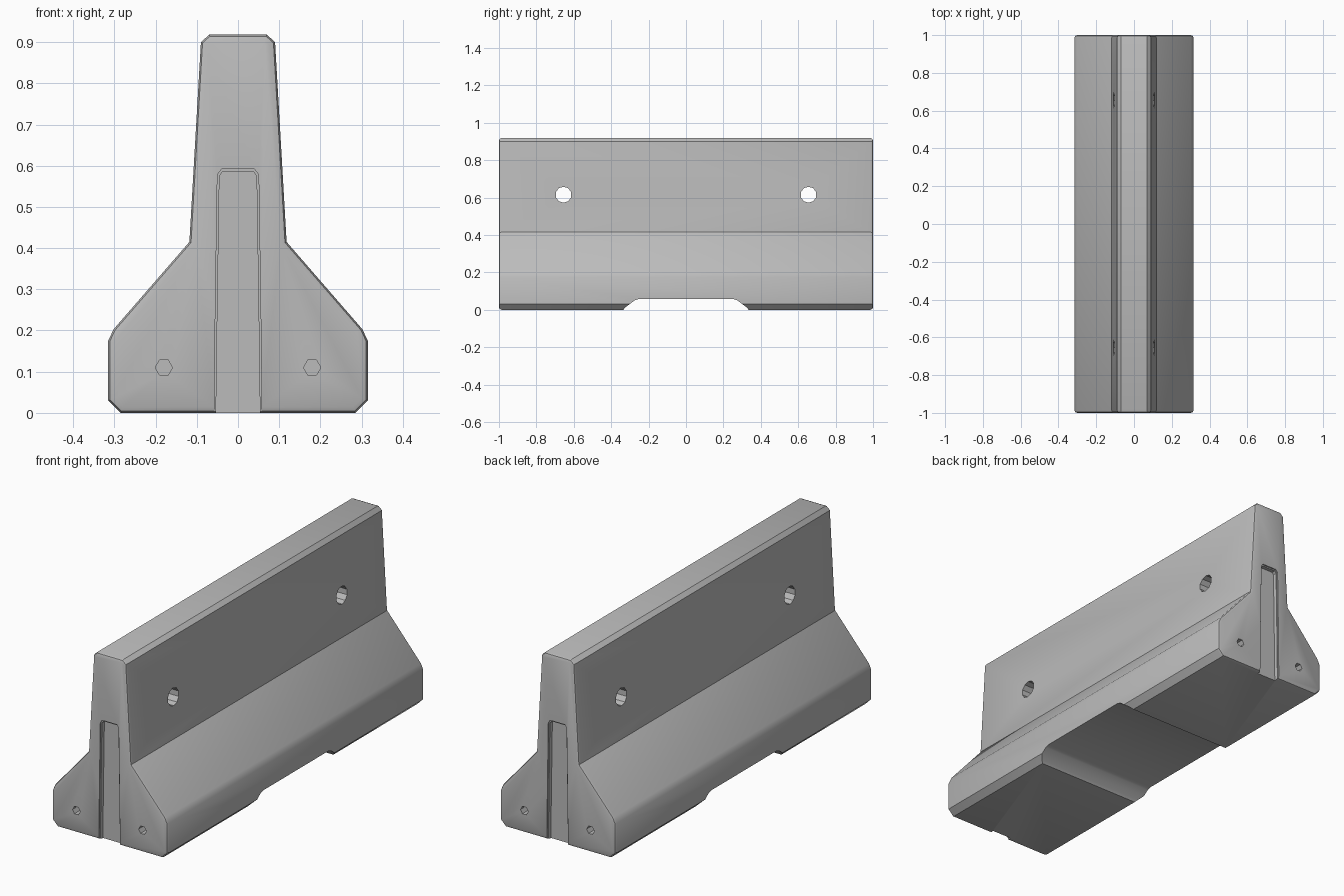
import bpy, bmesh, math
from mathutils import Vector

cube = bpy.data.objects.get("Cube")
if cube:
    bpy.data.objects.remove(cube, do_unlink=True)

concrete = bpy.data.materials.new("concrete grey")
concrete.use_nodes = True
grey = (0.5, 0.5, 0.5, 1)
concrete.diffuse_color = grey
concrete.node_tree.nodes["Principled BSDF"].inputs["Base Color"].default_value = grey


def prism(name, outline, axis, start, end, bevel_ends=0):
    """Extrude an outline along x or y, optionally bevelling the end rims."""
    bm = bmesh.new()
    place = (lambda a, z: (start, a, z)) if axis == "x" else (lambda a, z: (a, start, z))
    face = bm.faces.new([bm.verts.new(place(a, z)) for a, z in outline])
    shift = Vector((end - start, 0, 0)) if axis == "x" else Vector((0, end - start, 0))
    out = bmesh.ops.extrude_face_region(bm, geom=[face], use_keep_orig=True)
    bmesh.ops.translate(bm, vec=shift, verts=[v for v in out["geom"] if isinstance(v, bmesh.types.BMVert)])
    bmesh.ops.recalc_face_normals(bm, faces=bm.faces)
    if bevel_ends:
        rims = [e for e in bm.edges if abs((e.verts[0].co - e.verts[1].co).dot(shift)) < 1e-6]
        bmesh.ops.bevel(bm, geom=rims, offset=bevel_ends, segments=2, profile=0.5, affect='EDGES')
    mesh = bpy.data.meshes.new(name)
    bm.to_mesh(mesh)
    bm.free()
    mesh.materials.append(concrete)
    obj = bpy.data.objects.new(name, mesh)
    bpy.context.collection.objects.link(obj)
    return obj


def mirrored(half):
    return half + [(-a, z) for a, z in reversed(half)]


def ring(a, z, radius, sides, turn=0):
    angles = [turn + math.tau * i / sides for i in range(sides)]
    return [(a + radius * math.cos(t), z + radius * math.sin(t)) for t in angles]


# Stepped barrier body
body = mirrored([(0.285, 0), (0.315, 0.03), (0.315, 0.175), (0.302, 0.203),
                 (0.118, 0.415), (0.09, 0.9), (0.07, 0.918)])
barrier = prism("barrier_body", body, "y", -1, 1, bevel_ends=0.014)

# Drainage gap under the middle
gap = mirrored([(0.36, -0.05), (0.335, 0), (0.325, 0.012), (0.275, 0.05), (0.255, 0.057)])
cutters = [prism("drain_gap_cutter", gap, "x", -0.5, 0.5)]

# Lifting holes through the upper wall
for y in (-0.655, 0.655):
    cutters.append(prism("lifting_hole_cutter", ring(y, 0.615, 0.043, 10, math.pi / 10), "x", -0.5, 0.5))

# Joint slots and bolt holes in both ends
slot = mirrored([(0.054, -0.05), (0.05, 0.25), (0.045, 0.575), (0.037, 0.586)])
rim = mirrored([(0.058, -0.05), (0.055, 0.25), (0.05, 0.578), (0.04, 0.592)])
for side in (-1, 1):
    cutters.append(prism("joint_slot_cutter", slot, "y", side * 0.975, side * 1.1))
    cutters.append(prism("slot_rim_cutter", rim, "y", side * 0.994, side * 1.1))
    for x in (-0.18, 0.18):
        cutters.append(prism("bolt_hole_cutter", ring(x, 0.11, 0.021, 6), "y", side * 0.95, side * 1.1))

for cutter in cutters:
    cutter.hide_render = True
    mod = barrier.modifiers.new("cut", 'BOOLEAN')
    mod.operation = 'DIFFERENCE'
    mod.solver = 'EXACT'
    mod.object = cutter

# Bake the cuts, drop the cutters and shade
bpy.context.view_layer.update()
bpy.ops.object.select_all(action='DESELECT')
bpy.context.view_layer.objects.active = barrier
barrier.select_set(True)
for mod in list(barrier.modifiers):
    bpy.ops.object.modifier_apply(modifier=mod.name)
for cutter in cutters:
    bpy.data.objects.remove(cutter, do_unlink=True)
bpy.ops.object.shade_smooth_by_angle(angle=math.radians(33))
